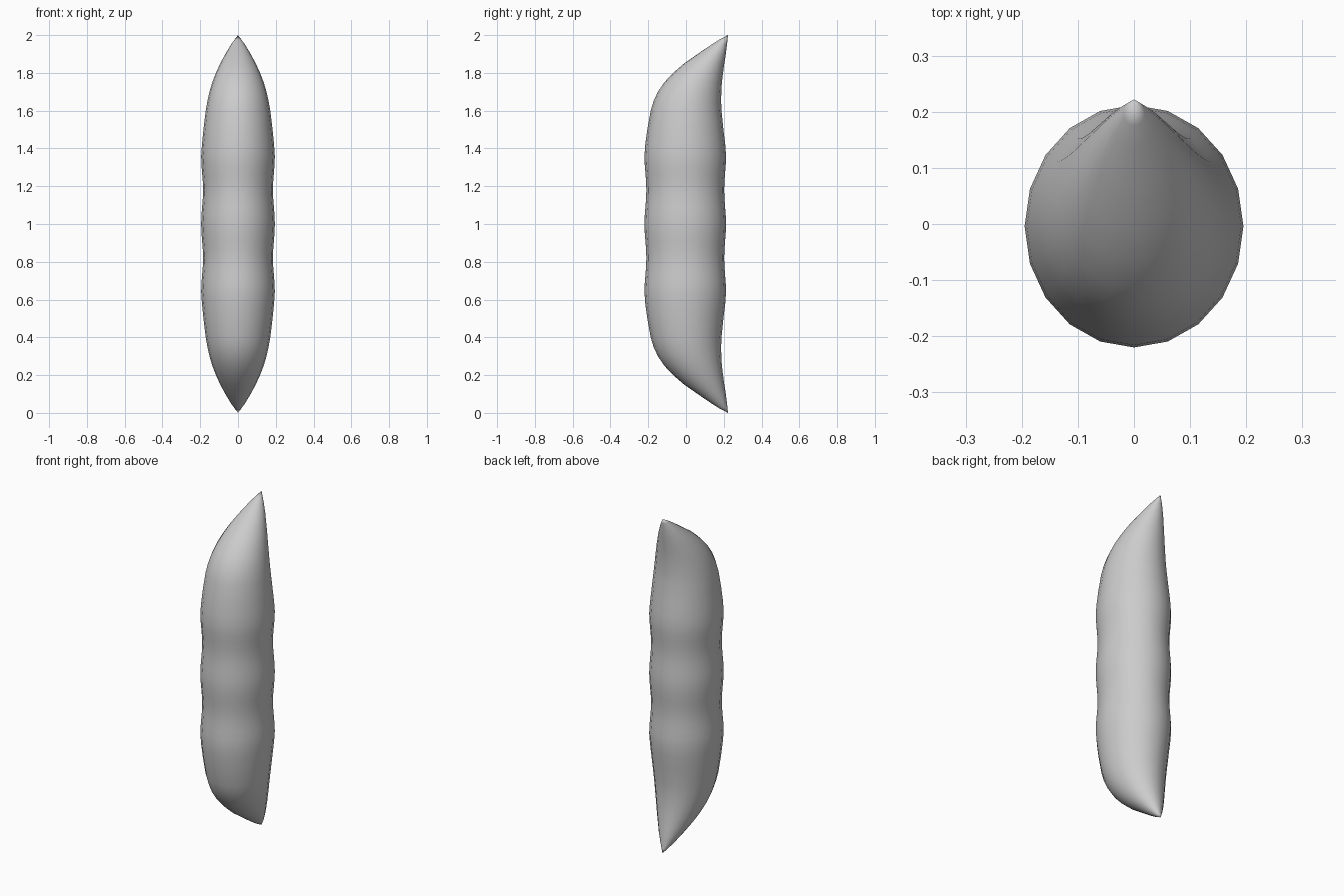
import bpy, bmesh, math

if "Cube" in bpy.data.objects:
    bpy.data.objects.remove(bpy.data.objects["Cube"])

SIDES = 20

# Upper tip profile: z, front y, back y, half width (mirrored about z = 1)
TIP = [
    (1.975, 0.175, 0.220, 0.019),
    (1.95, 0.135, 0.217, 0.037),
    (1.90, 0.062, 0.211, 0.067),
    (1.85, -0.010, 0.203, 0.094),
    (1.80, -0.068, 0.196, 0.117),
    (1.75, -0.115, 0.190, 0.136),
    (1.70, -0.149, 0.187, 0.151),
    (1.65, -0.172, 0.186, 0.162),
    (1.60, -0.187, 0.188, 0.171),
    (1.50, -0.205, 0.198, 0.183),
    (1.42, -0.216, 0.208, 0.191),
]


def belly(z):
    # three gentle swellings along the middle
    s = 0.005 * math.cos(2 * math.pi * (z - 1) / 0.36)
    return (z, -0.215 - s, 0.207 + s, 0.190 + s)


middle = [belly(1.36 - 0.045 * i) for i in range(17)]
lower = [(2 - z, f, b, w) for z, f, b, w in reversed(TIP)]

# Pod: oval rings joined into a skin, closed at two points
bm = bmesh.new()
rings = []
for z, f, b, w in TIP + middle + lower:
    ring = []
    for i in range(SIDES):
        a = 2 * math.pi * i / SIDES
        ring.append(bm.verts.new((w * math.cos(a),
                                  (f + b) / 2 + (b - f) / 2 * math.sin(a), z)))
    rings.append(ring)
top = bm.verts.new((0, 0.222, 2))
bottom = bm.verts.new((0, 0.222, 0))
for i in range(SIDES):
    j = (i + 1) % SIDES
    bm.faces.new((top, rings[0][i], rings[0][j]))
    bm.faces.new((bottom, rings[-1][j], rings[-1][i]))
    for upper, under in zip(rings, rings[1:]):
        bm.faces.new((upper[i], under[i], under[j], upper[j]))
bmesh.ops.recalc_face_normals(bm, faces=bm.faces)
for face in bm.faces:
    face.smooth = True
mesh = bpy.data.meshes.new("pod")
bm.to_mesh(mesh)
bm.free()
pod = bpy.data.objects.new("pod", mesh)
bpy.context.collection.objects.link(pod)
